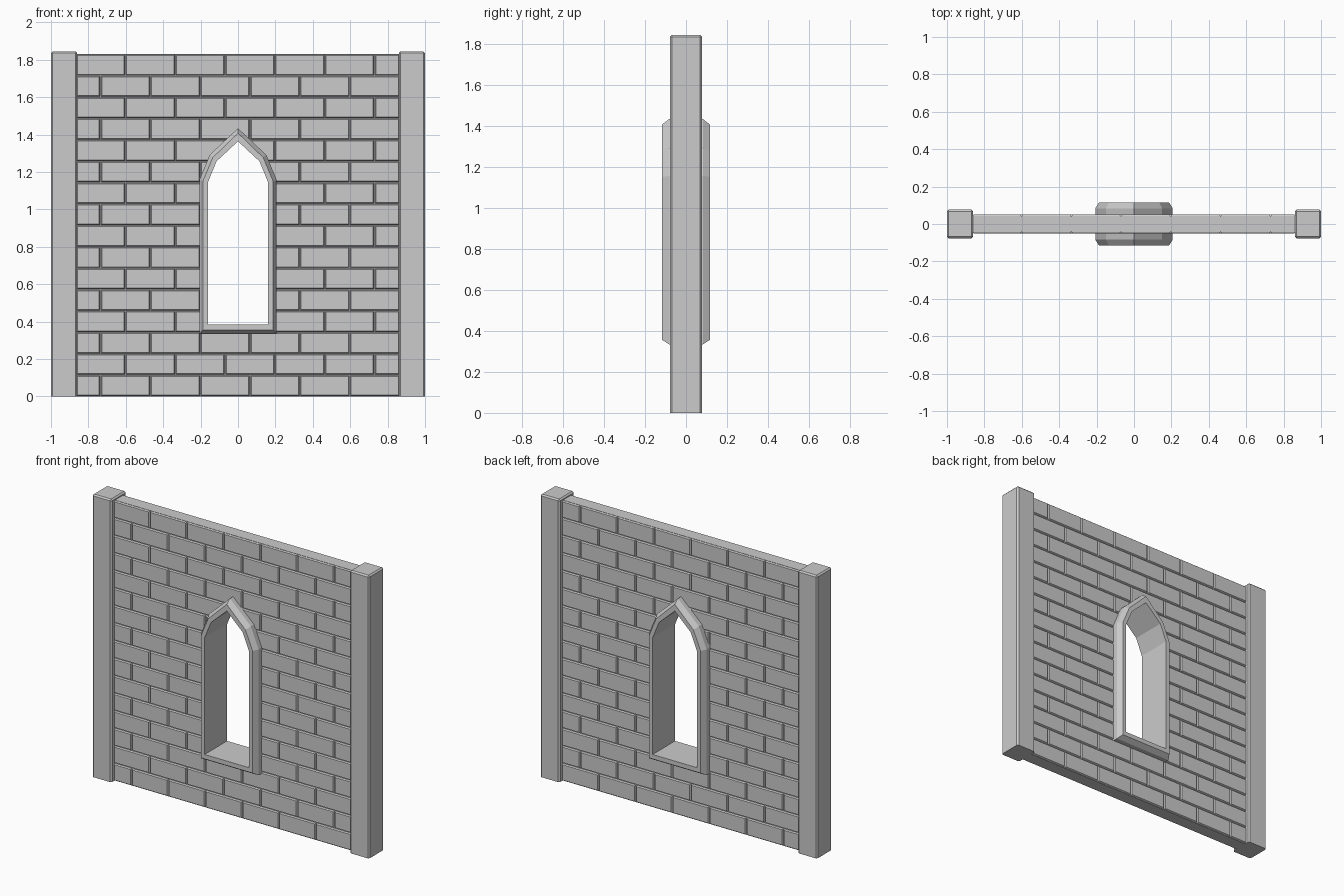
import bpy, bmesh

if "Cube" in bpy.data.objects:
    bpy.data.objects.remove(bpy.data.objects["Cube"])

W_END, W_TOP, T = 0.865, 1.83, 0.051       # wall half length, height, half thickness
ROWS, PITCH = 16, 0.2663                   # brick courses and brick length
GROOVE = 0.042                             # half thickness at groove bottom


def make_object(name, bm):
    bmesh.ops.recalc_face_normals(bm, faces=bm.faces)
    me = bpy.data.meshes.new(name)
    bm.to_mesh(me)
    bm.free()
    ob = bpy.data.objects.new(name, me)
    bpy.context.collection.objects.link(ob)
    return ob


def add_loft(bm, loops, cyclic=False):
    """Skin closed loops of points; cap both ends unless cyclic."""
    rings = [[bm.verts.new(p) for p in loop] for loop in loops]
    n = len(rings[0])
    pairs = list(zip(rings, rings[1:]))
    if cyclic:
        pairs.append((rings[-1], rings[0]))
    else:
        bm.faces.new(rings[0])
        bm.faces.new(rings[-1])
    for a, b in pairs:
        for i in range(n):
            j = (i + 1) % n
            bm.faces.new((a[i], a[j], b[j], b[i]))


def rect(x0, x1, z0, z1, y):
    return [(x0, y, z0), (x1, y, z0), (x1, y, z1), (x0, y, z1)]


def arch(half, apex, y):
    """Pointed arch outline from its right-hand points and the apex height."""
    right = [(x, y, z) for x, z in half]
    left = [(-x, y, z) for x, z in reversed(half)]
    return right + [(0, y, apex)] + left


# window outlines: opening, front edge of chamfer, outer edge
inner = ([(0.16, 0.385), (0.16, 1.147), (0.115, 1.257)], 1.364)
front = ([(0.187, 0.356), (0.187, 1.152), (0.135, 1.277)], 1.408)
outer = ([(0.207, 0.335), (0.207, 1.157), (0.151, 1.292)], 1.434)

# cutter for the window hole, hidden inside the frame
bm = bmesh.new()
add_loft(bm, [arch(*front, -0.3), arch(*front, 0.3)])
cutter = make_object("window_cutter", bm)
cutter.hide_render = True
cutter.display_type = 'WIRE'


def cut_window(ob):
    mod = ob.modifiers.new("window_hole", 'BOOLEAN')
    mod.operation = 'DIFFERENCE'
    mod.solver = 'EXACT'
    mod.object = cutter


# mortar core
bm = bmesh.new()
add_loft(bm, [rect(-W_END, W_END, 0, W_TOP, y) for y in (-GROOVE, GROOVE)])
cut_window(make_object("wall_core", bm))

# chamfered bricks in running bond, showing on both sides
bm = bmesh.new()
h, gap, inset = W_TOP / ROWS, 0.002, 0.007
for row in range(ROWS):
    start = -0.735 if row % 2 == 0 else -0.602
    joints = [start + PITCH * i for i in range(7)]
    xs = [-W_END] + [x for x in joints if x < W_END - 0.03] + [W_END]
    z0, z1 = row * h, (row + 1) * h
    for x0, x1 in zip(xs, xs[1:]):
        add_loft(bm, [rect(x0 + d, x1 - d, z0 + d, z1 - d, y) for d, y in
                      ((inset, -T), (gap, -GROOVE), (gap, GROOVE), (inset, T))])
cut_window(make_object("bricks", bm))

# chamfered window frame
bm = bmesh.new()
add_loft(bm, [arch(*inner, -0.116), arch(*front, -0.116), arch(*outer, -0.083),
              arch(*outer, 0.083), arch(*front, 0.116), arch(*inner, 0.116)],
         cyclic=True)
make_object("window_frame", bm)

# end pillars, bevelled everywhere but the base
for side, name in ((-1, "left_pillar"), (1, "right_pillar")):
    bm = bmesh.new()
    x0, x1 = sorted((side * 0.86, side * 1.0))
    add_loft(bm, [rect(x0, x1, 0, 1.845, y) for y in (-0.077, 0.077)])
    edges = [e for e in bm.edges if max(v.co.z for v in e.verts) > 0.1]
    bmesh.ops.bevel(bm, geom=edges, offset=0.009, segments=1, affect='EDGES')
    make_object(name, bm)
